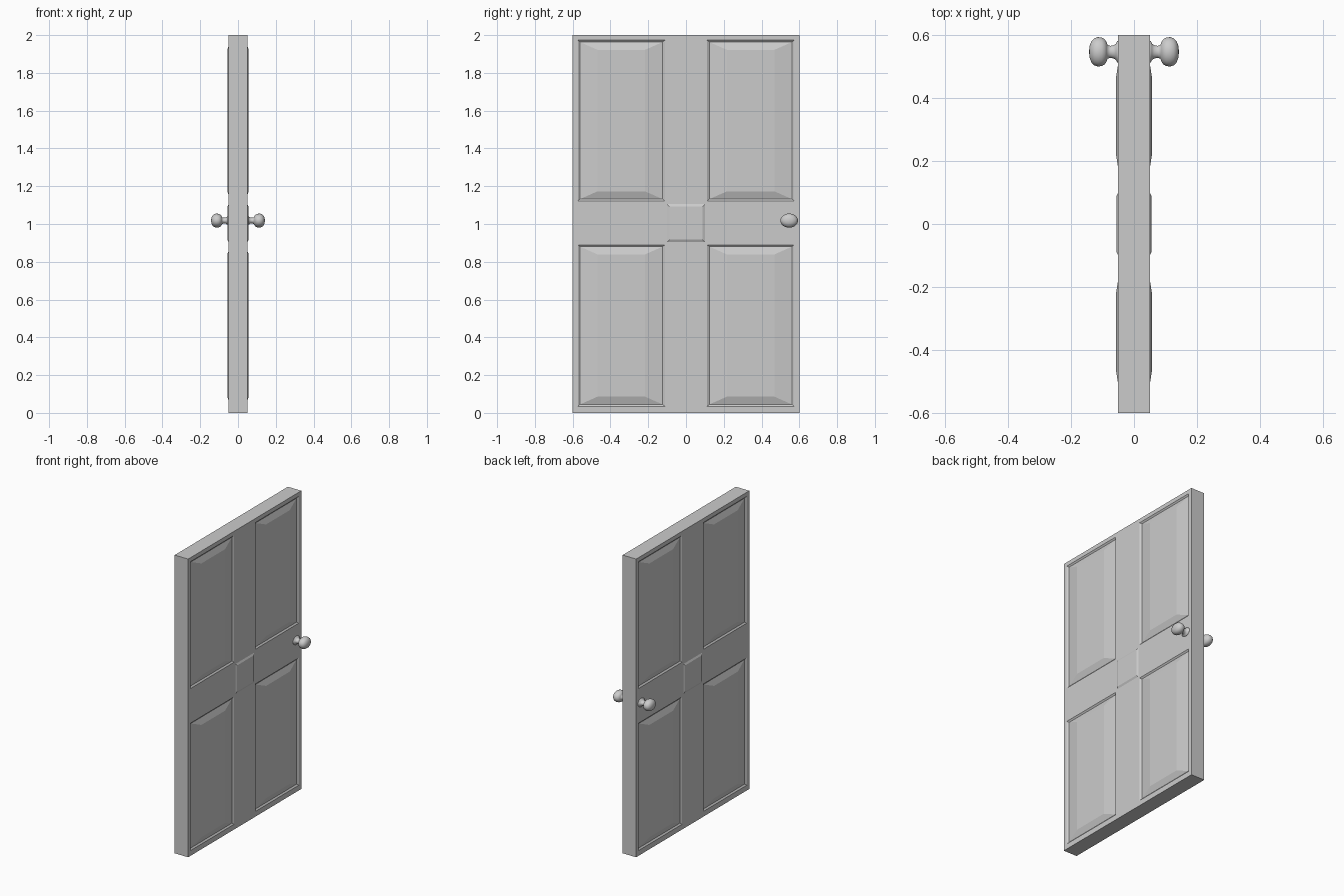
import bpy, bmesh
from math import sin, cos, tau

if "Cube" in bpy.data.objects:
    bpy.data.objects.remove(bpy.data.objects["Cube"])

T = 0.05  # half thickness of the slab


def finish(name, bm):
    bmesh.ops.remove_doubles(bm, verts=bm.verts, dist=1e-5)
    bmesh.ops.recalc_face_normals(bm, faces=bm.faces)
    me = bpy.data.meshes.new(name)
    bm.to_mesh(me)
    bm.free()
    ob = bpy.data.objects.new(name, me)
    bpy.context.collection.objects.link(ob)
    return ob


def rect(bm, x, y0, y1, z0, z1):
    return [bm.verts.new((x, y, z)) for y, z in ((y0, z0), (y1, z0), (y1, z1), (y0, z1))]


def stepped(bm, rings):
    """Join nested rectangles and cap the last one."""
    loops = [rect(bm, *r) for r in rings]
    for a, b in zip(loops, loops[1:]):
        for i in range(4):
            j = (i + 1) % 4
            bm.faces.new((a[i], a[j], b[j], b[i]))
    bm.faces.new(loops[-1])
    return loops[0]


# Door slab with four raised-and-fielded panels on both faces
ys = [-0.6, -0.573, -0.112, 0.112, 0.573, 0.6]
zs = [0, 0.035, 0.89, 1.122, 1.973, 2]
bm = bmesh.new()
for s in (1, -1):
    for i in range(5):
        for k in range(5):
            y0, y1, z0, z1 = ys[i], ys[i + 1], zs[k], zs[k + 1]
            if i in (1, 3) and k in (1, 3):
                stepped(bm, [(s * x, y0 + dy, y1 - dy, z0 + dz, z1 - dz)
                             for x, dy, dz in ((T, 0, 0), (0.042, 0.012, 0.01), (0.0565, 0.105, 0.051))])
            else:
                bm.faces.new(rect(bm, s * T, y0, y1, z0, z1))
bmesh.ops.remove_doubles(bm, verts=bm.verts, dist=1e-5)
bmesh.ops.bridge_loops(bm, edges=[e for e in bm.edges if e.is_boundary])
finish("door_slab", bm)

# Raised square block at the crossing of the rails, front and back
for s, name in ((1, "centre_block_right"), (-1, "centre_block_left")):
    bm = bmesh.new()
    base = stepped(bm, [(s * x, d - 0.1, 0.1 - d, 0.905 + d, 1.105 - d)
                        for x, d in ((0.045, 0.0), (T, 0.0), (0.056, 0.012))])
    bm.faces.new(base)
    finish(name, bm)

# Turned oval door knobs: profile of (distance from centre, radius)
profile = [(0.048, 0.036), (0.053, 0.034), (0.057, 0.026), (0.064, 0.021), (0.075, 0.019),
           (0.084, 0.022), (0.087, 0.031), (0.093, 0.040), (0.102, 0.045), (0.114, 0.0465),
           (0.126, 0.043), (0.135, 0.034), (0.141, 0.018)]
N = 32
for s, name in ((1, "knob_right"), (-1, "knob_left")):
    bm = bmesh.new()
    rings = [[bm.verts.new((s * x, 0.546 + r * cos(tau * i / N), 1.018 + 0.8 * r * sin(tau * i / N)))
              for i in range(N)] for x, r in profile]
    for a, b in zip(rings, rings[1:]):
        for i in range(N):
            j = (i + 1) % N
            bm.faces.new((a[i], a[j], b[j], b[i]))
    bm.faces.new(rings[0])
    tip = bm.verts.new((s * 0.1425, 0.546, 1.018))
    for i in range(N):
        bm.faces.new((rings[-1][i], rings[-1][(i + 1) % N], tip))
    ob = finish(name, bm)
    for p in ob.data.polygons:
        p.use_smooth = True
